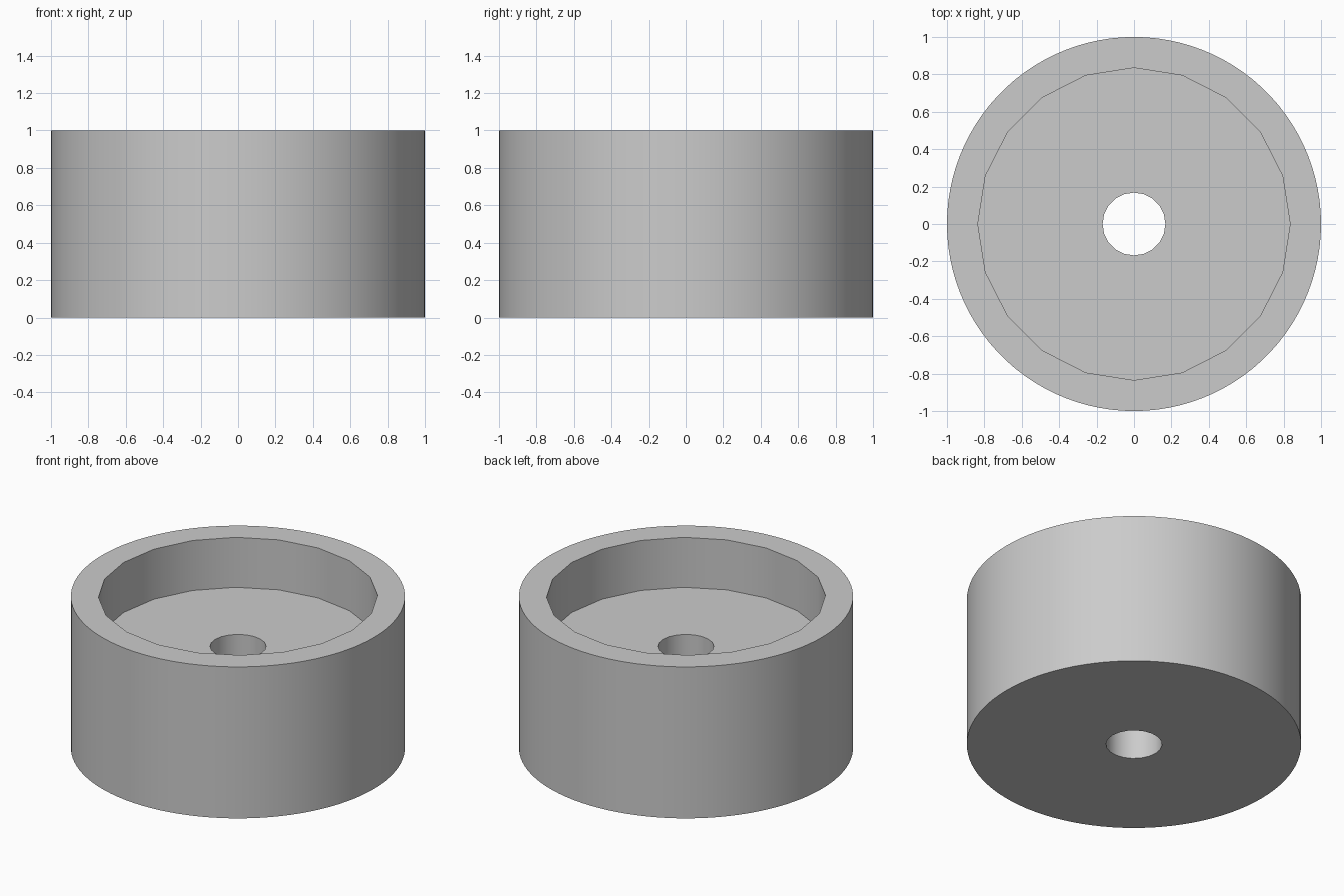
import bpy
import math

default = bpy.data.objects.get("Cube")
if default:
    bpy.data.objects.remove(default, do_unlink=True)

HEIGHT = 1.0
FLOOR = 0.67

# Plain grey material
grey = bpy.data.materials.new("plain_grey")
grey.use_nodes = True
colour = (0.6, 0.6, 0.6, 1.0)
grey.diffuse_color = colour
grey.node_tree.nodes["Principled BSDF"].inputs["Base Color"].default_value = colour


def cylinder(name, radius, bottom, top, sides):
    bpy.ops.mesh.primitive_cylinder_add(
        vertices=sides, radius=radius, depth=top - bottom,
        location=(0, 0, (top + bottom) / 2))
    obj = bpy.context.object
    obj.name = obj.data.name = name
    obj.data.materials.append(grey)
    return obj


def cut(body, cutter):
    mod = body.modifiers.new("cut", "BOOLEAN")
    mod.operation = "DIFFERENCE"
    mod.solver = "EXACT"
    mod.object = cutter
    bpy.context.view_layer.objects.active = body
    bpy.ops.object.modifier_apply(modifier=mod.name)
    bpy.data.objects.remove(cutter, do_unlink=True)


# Round body with a shallow twenty-sided recess and a central through hole
body = cylinder("round_body", 1.0, 0.0, HEIGHT, 100)
cut(body, cylinder("recess_cutter", 0.835, FLOOR, HEIGHT + 0.2, 20))
cut(body, cylinder("hole_cutter", 0.168, -0.2, HEIGHT, 20))

# Smooth walls, sharp rims
bpy.ops.object.select_all(action="DESELECT")
body.select_set(True)
bpy.context.view_layer.objects.active = body
bpy.ops.object.shade_smooth_by_angle(angle=math.radians(30))
